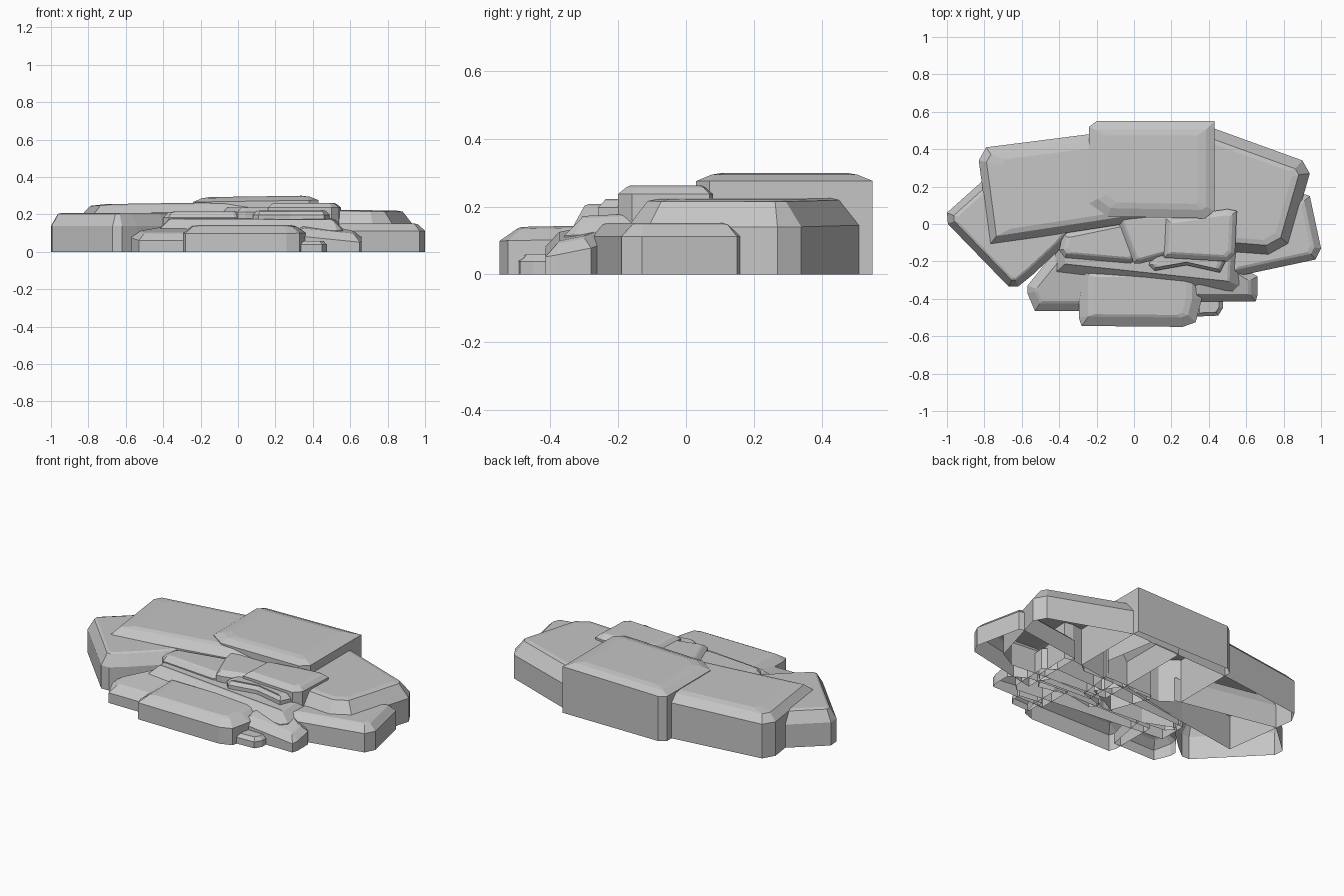
import bpy
import bmesh

cube = bpy.data.objects.get("Cube")
if cube:
    bpy.data.objects.remove(cube, do_unlink=True)

stone = bpy.data.materials.new("grey_stone")
stone.use_nodes = True
stone.diffuse_color = (0.56, 0.56, 0.56, 1)
stone.node_tree.nodes["Principled BSDF"].inputs["Base Color"].default_value = (0.56, 0.56, 0.56, 1)


def slab(name, outline, top, inset=0.04, drop=0.04, tilt_x=0, tilt_y=0, crown=0.1, rise=0.006):
    """Open-bottomed stone slab with upright sides, a chamfered rim and a low crown."""
    bm = bmesh.new()
    base = bm.faces.new([bm.verts.new((x, y, 0)) for x, y in outline])
    base.normal_update()
    if base.normal.z < 0:
        base.normal_flip()
    centre = base.calc_center_bounds()

    def set_heights(face, below):
        for v in face.verts:
            v.co.z = top - below + tilt_x * (v.co.x - centre.x) + tilt_y * (v.co.y - centre.y)

    # walls up to the shoulder
    cap = bmesh.ops.extrude_discrete_faces(bm, faces=[base])["faces"][0]
    set_heights(cap, drop)
    # chamfered rim
    cap.normal_update()
    bmesh.ops.inset_region(bm, faces=[cap], thickness=inset, use_even_offset=True)
    set_heights(cap, rise)
    # shallow crown
    cap = bmesh.ops.extrude_discrete_faces(bm, faces=[cap])["faces"][0]
    for v in cap.verts:
        v.co.xy = v.co.xy.lerp(centre.xy, crown)
    set_heights(cap, 0)

    bm.normal_update()
    mesh = bpy.data.meshes.new(name)
    bm.to_mesh(mesh)
    bm.free()
    mesh.materials.append(stone)
    bpy.context.collection.objects.link(bpy.data.objects.new(name, mesh))


# Large back slabs
slab("back_left_plateau",
     [(-.77, -.11), (.21, .04), (.35, .2), (.3, .5), (-.24, .48), (-.79, .41), (-.83, .34)],
     .262, .04, .05, tilt_x=.015, crown=.15, rise=.008)
slab("back_high_slab",
     [(-.14, .04), (.38, .03), (.43, .07), (.43, .55), (-.2, .55), (-.24, .52), (-.24, .11)],
     .296, .045, .025, tilt_x=.015, crown=.15)
slab("back_right_slab",
     [(.1, -.12), (.72, -.17), (.83, -.11), (.94, .27), (.9, .34), (.43, .51), (.1, .5)],
     .224, .055, .08, tilt_x=-.01)

# Low stones at both ends
slab("left_end_stone",
     [(-1, .06), (-.995, 0), (-.67, -.335), (-.62, -.335), (-.54, -.27), (-.39, -.13),
      (-.2, .1), (-.81, .23)],
     .208, .035, .07, crown=.06)
slab("right_end_stone",
     [(.5, -.29), (.97, -.19), (1, -.13), (.94, .15), (.91, .16), (.5, .1)],
     .152, .035, .04)

# Middle steps
slab("middle_left_step",
     [(-.4, -.14), (-.37, -.18), (-.02, -.21), (.05, -.17), (.2, -.1), (.1, .05), (-.38, -.05)],
     .214, .022, .03)
slab("middle_centre_step",
     [(-.09, .03), (0, -.21), (.04, -.21), (.22, -.16), (.25, .06), (-.07, .06)],
     .238, .02, .025)
slab("middle_high_step",
     [(.16, -.18), (.5, -.2), (.54, -.16), (.55, .07), (.5, .08), (.17, .03)],
     .262, .022, .025)
slab("middle_small_step",
     [(.08, -.22), (.11, -.25), (.28, -.22), (.46, -.26), (.49, -.2), (.46, -.15), (.1, -.15)],
     .222, .016, .025)
slab("long_front_step",
     [(-.42, -.26), (.38, -.345), (.53, -.36), (.56, -.33), (.57, -.1), (.5, -.05), (-.42, -.09)],
     .177, .05, .055, tilt_y=.05, crown=.03)

# Front steps at ground level
slab("front_left_stone",
     [(-.57, -.37), (-.53, -.465), (-.25, -.465), (-.2, -.2), (-.4, -.12), (-.57, -.33)],
     .12, .04, .035, tilt_y=.14)
slab("front_centre_stone",
     [(-.295, -.5), (-.28, -.545), (.26, -.55), (.33, -.525), (.36, -.41), (.36, -.22), (-.295, -.22)],
     .142, .05, .04, tilt_y=.02, crown=.12)
slab("front_right_stone",
     [(.3, -.415), (.65, -.415), (.66, -.38), (.66, -.28), (.56, -.22), (.3, -.2)],
     .125, .035, .035, tilt_x=-.1, tilt_y=.2)
slab("front_small_stone",
     [(.33, -.495), (.45, -.49), (.475, -.45), (.475, -.4), (.33, -.38)],
     .058, .015, .02)
